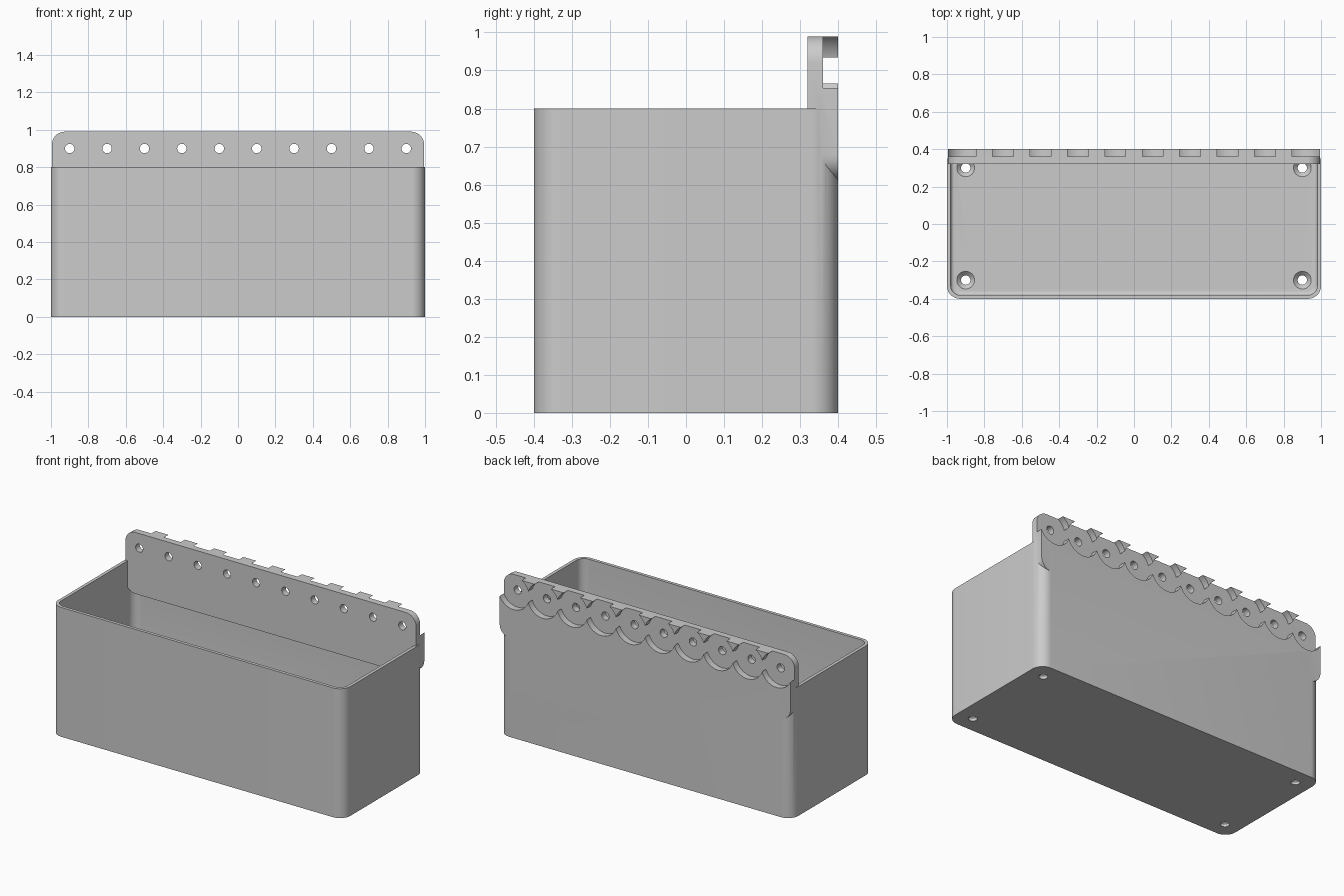
import bpy, bmesh
from math import sin, cos, pi, radians
from mathutils import Matrix

default = bpy.data.objects.get("Cube")
if default:
    bpy.data.objects.remove(default, do_unlink=True)

grey = bpy.data.materials.new("Plain grey")
grey.use_nodes = True
grey.diffuse_color = (0.6, 0.6, 0.6, 1)
grey.node_tree.nodes["Principled BSDF"].inputs["Base Color"].default_value = grey.diffuse_color


def make_object(name, bm):
    bmesh.ops.recalc_face_normals(bm, faces=bm.faces)
    mesh = bpy.data.meshes.new(name)
    bm.to_mesh(mesh)
    bm.free()
    mesh.materials.append(grey)
    obj = bpy.data.objects.new(name, mesh)
    bpy.context.collection.objects.link(obj)
    return obj


def rounded_prism(name, half_a, half_b, radius, low, high, upright=False, centre=0, fillet=0):
    """Rounded rectangle extruded along z, or along y when upright."""
    bm = bmesh.new()
    steps = 12
    verts = []
    for q, (sa, sb) in enumerate([(1, 1), (-1, 1), (-1, -1), (1, -1)]):
        for i in range(steps + 1):
            t = (q + i / steps) * pi / 2
            a = sa * (half_a - radius) + radius * cos(t)
            b = sb * (half_b - radius) + radius * sin(t)
            verts.append(bm.verts.new((a, low, b + centre) if upright else (a, b, low)))
    base = bm.faces.new(verts)
    ext = bmesh.ops.extrude_face_region(bm, geom=[base])
    moved = [v for v in ext["geom"] if isinstance(v, bmesh.types.BMVert)]
    shift = (0, high - low, 0) if upright else (0, 0, high - low)
    bmesh.ops.translate(bm, verts=moved, vec=shift)
    if fillet:
        edges = [e for e in bm.edges if all(abs(v.co.z - low) < 1e-5 for v in e.verts)]
        bmesh.ops.bevel(bm, geom=edges, offset=fillet, segments=5, profile=0.5, affect="EDGES")
    return make_object(name, bm)


def cylinder(name, loc, r_low, r_high, depth, along_y=False, sides=32):
    bm = bmesh.new()
    bmesh.ops.create_cone(bm, cap_ends=True, segments=sides, radius1=r_low,
                          radius2=r_high, depth=depth)
    turn = Matrix.Rotation(radians(-90), 4, "X") if along_y else Matrix()
    bm.transform(Matrix.Translation(loc) @ turn)
    return make_object(name, bm)


def combine(target, tool, operation):
    mod = target.modifiers.new(operation, "BOOLEAN")
    mod.operation = operation
    mod.solver = "EXACT"
    mod.object = tool
    bpy.context.view_layer.objects.active = target
    bpy.ops.object.modifier_apply(modifier=mod.name)
    bpy.data.objects.remove(tool, do_unlink=True)


# Open bin with rounded corners and a filleted floor
bin_body = rounded_prism("hinged_bin", 1, 0.4, 0.07, 0, 0.8)
cavity = rounded_prism("cavity", 0.98, 0.38, 0.05, 0.04, 1.0, fillet=0.02)
combine(bin_body, cavity, "DIFFERENCE")

# Rounded mounting plate along the back
plate = rounded_prism("mounting_plate", 0.995, 0.19, 0.07, 0.32, 0.4, upright=True, centre=0.8)
combine(bin_body, plate, "UNION")

# Row of overlapping round recesses with through holes
for i in range(10):
    x = -0.9 + 0.2 * i
    recess = cylinder("recess", (x, 0.41, 0.9), 0.106, 0.106, 0.1, True, 48)
    combine(bin_body, recess, "DIFFERENCE")
    hole = cylinder("plate_hole", (x, 0.36, 0.9), 0.025, 0.025, 0.3, True)
    combine(bin_body, hole, "DIFFERENCE")

# Countersunk screw holes in the floor
for x in (-0.9, 0.9):
    for y in (-0.3, 0.3):
        combine(bin_body, cylinder("screw_hole", (x, y, 0.02), 0.025, 0.025, 0.1), "DIFFERENCE")
        combine(bin_body, cylinder("countersink", (x, y, 0.03), 0.025, 0.05, 0.025), "DIFFERENCE")

# Smooth the rounded corners, keep the edges crisp
bpy.ops.object.select_all(action="DESELECT")
bin_body.select_set(True)
bpy.context.view_layer.objects.active = bin_body
bpy.ops.object.shade_smooth_by_angle(angle=radians(30))
